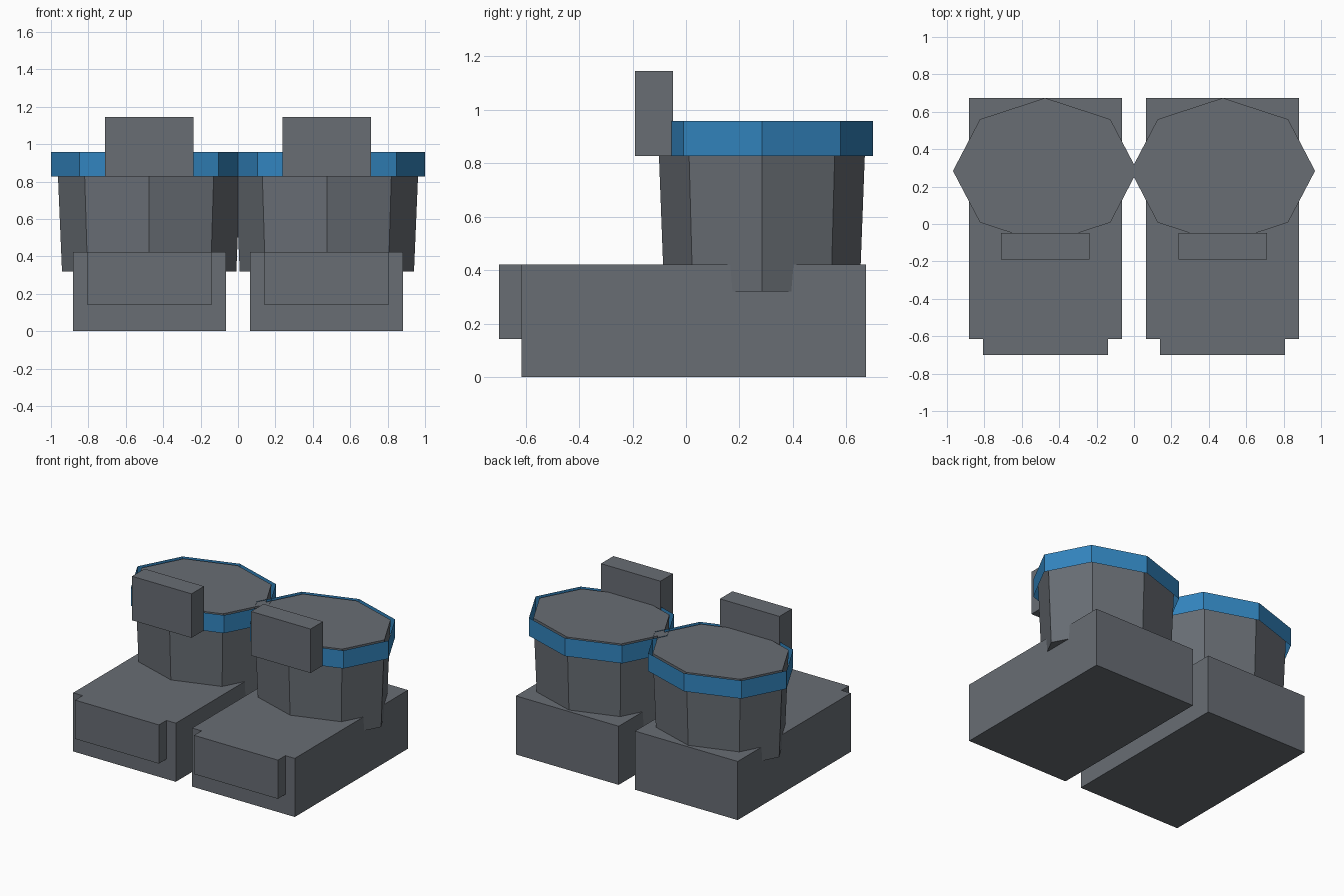
import bpy, bmesh, math

if "Cube" in bpy.data.objects:
    bpy.data.objects.remove(bpy.data.objects["Cube"])

CX, CY = 0.475, 0.284      # axis of the leg shaft


def material(name, color):
    m = bpy.data.materials.new(name)
    m.diffuse_color = (*color, 1)
    m.use_nodes = True
    m.node_tree.nodes["Principled BSDF"].inputs["Base Color"].default_value = m.diffuse_color
    return m


grey = material("slate grey", (0.138, 0.153, 0.174))
blue = material("blue", (0.032, 0.231, 0.515))


def add_object(name, bm, mat, side):
    """Finish a mesh; side = -1 mirrors it to the left."""
    for v in bm.verts:
        v.co.x *= side
    bmesh.ops.recalc_face_normals(bm, faces=bm.faces)
    me = bpy.data.meshes.new(name)
    bm.to_mesh(me)
    bm.free()
    me.materials.append(mat)
    bpy.context.collection.objects.link(bpy.data.objects.new(name, me))


def box(name, lo, hi, mat, side):
    bm = bmesh.new()
    bmesh.ops.create_cube(bm, size=1)
    for v in bm.verts:
        for i in range(3):
            v.co[i] = hi[i] if v.co[i] > 0 else lo[i]
    add_object(name, bm, mat, side)


def octagon_tube(name, bottom, top, capped, mat, side):
    """Eight-sided tube; bottom and top are (x radius, y radius, z)."""
    bm = bmesh.new()
    rings = []
    for rx, ry, z in (bottom, top):
        rings.append([bm.verts.new((CX + rx * math.cos(k * math.pi / 4),
                                    CY + ry * math.sin(k * math.pi / 4), z))
                      for k in range(8)])
    a, b = rings
    for k in range(8):
        n = (k + 1) % 8
        bm.faces.new((a[k], a[n], b[n], b[k]))
    if capped:
        bm.faces.new(a[::-1])
        bm.faces.new(b)
    else:
        bmesh.ops.recalc_face_normals(bm, faces=bm.faces)
    add_object(name, bm, mat, side)


for label, side in (("right", 1), ("left", -1)):
    # foot block and toe plate
    box(label + "_foot", (0.065, -0.615, 0), (0.883, 0.673, 0.422), grey, side)
    box(label + "_toe", (0.14, -0.70, 0.143), (0.808, -0.615, 0.422), grey, side)
    # tapered leg shaft
    octagon_tube(label + "_leg", (0.466, 0.366, 0.32), (0.493, 0.390, 0.955),
                 True, grey, side)
    # open blue band around the top
    octagon_tube(label + "_band", (0.525, 0.416, 0.828), (0.525, 0.416, 0.958),
                 False, blue, side)
    # knee guard in front
    box(label + "_knee_guard", (0.237, -0.19, 0.828), (0.711, -0.048, 1.145),
        grey, side)
